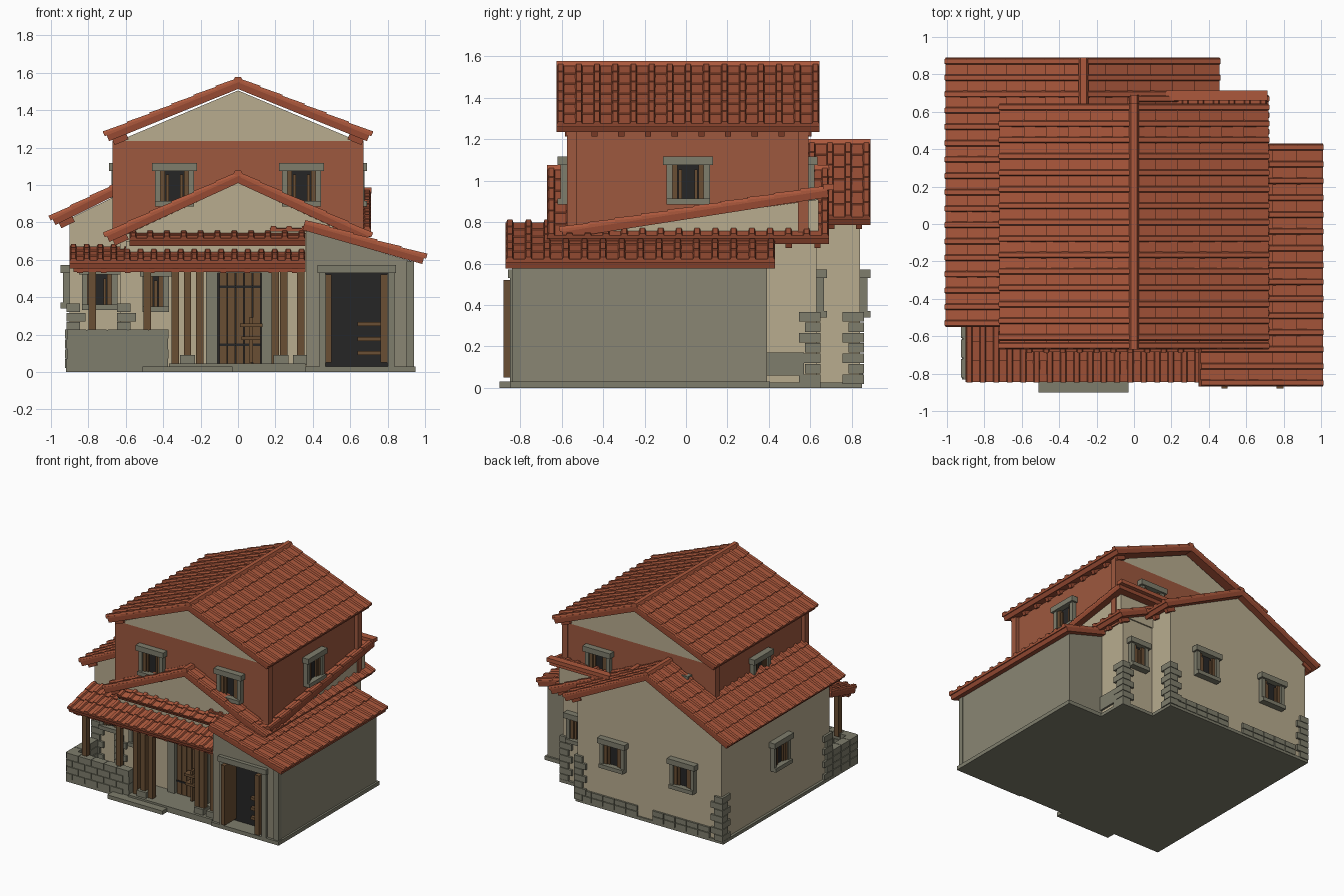
import bpy, bmesh, math
from mathutils import Vector as V

if "Cube" in bpy.data.objects:
    bpy.data.objects.remove(bpy.data.objects["Cube"])

def mat(name, r, g, b):
    m = bpy.data.materials.new(name)
    m.diffuse_color = [((c / 255 + .055) / 1.055) ** 2.4 for c in (r, g, b)] + [1]
    m.use_nodes = True
    m.node_tree.nodes["Principled BSDF"].inputs["Base Color"].default_value = m.diffuse_color
    return m

CREAM = mat("cream plaster", 184, 172, 143)
RED = mat("red plaster", 158, 88, 62)
TILE = mat("roof tile", 172, 88, 60)
TRIM = mat("roof board", 150, 74, 50)
GREY = mat("grey plaster", 138, 134, 115)
STONE = mat("stone", 126, 125, 108)
WOOD = mat("wood", 106, 78, 51)
DARK = mat("dark opening", 38, 38, 38)

def prism(bm, pts, ext):
    # closed solid from a planar outline pushed along a vector
    lo = [bm.verts.new(V(p)) for p in pts]
    hi = [bm.verts.new(V(p) + V(ext)) for p in pts]
    n = len(lo)
    bm.faces.new(lo[::-1])
    bm.faces.new(hi)
    for i in range(n):
        bm.faces.new((lo[i], lo[(i + 1) % n], hi[(i + 1) % n], hi[i]))

def block(bm, x0, x1, y0, y1, z0, z1):
    prism(bm, [(x0, y0, z0), (x1, y0, z0), (x1, y1, z0), (x0, y1, z0)], (0, 0, z1 - z0))

def finish(bm, name, m):
    bmesh.ops.recalc_face_normals(bm, faces=bm.faces)
    me = bpy.data.meshes.new(name)
    bm.to_mesh(me)
    bm.free()
    me.materials.append(m)
    bpy.context.collection.objects.link(bpy.data.objects.new(name, me))

def boxes(name, m, items):
    bm = bmesh.new()
    for b in items:
        block(bm, *b)
    finish(bm, name, m)

def wall_xz(name, m, pts, y0, y1):
    bm = bmesh.new()
    prism(bm, [(x, y0, z) for x, z in pts], (0, y1 - y0, 0))
    finish(bm, name, m)

def roof(name, a, b, c, rafters=True, pitch=.09):
    # a-b is the eave, c the upper edge above a
    a, b, c = V(a), V(b), V(c)
    L, S = (b - a).length, (c - a).length
    u, v = (b - a).normalized(), (c - a).normalized()
    n = u.cross(v)
    if n.z < 0:
        n = -n
    P = lambda i, j, k: a + u * i + v * j + n * k
    slab = bmesh.new()
    prism(slab, [P(0, 0, -.055), P(L, 0, -.055), P(L, S, -.055), P(0, S, -.055)], n * .033)
    if rafters:
        k = max(2, round(L / .13))
        for i in range(k):
            s = .04 + (L - .11) * i / (k - 1)
            prism(slab, [P(s, .02, -.085), P(s + .03, .02, -.085), P(s + .03, .1, -.085), P(s, .1, -.085)], n * .031)
    finish(slab, name + "_boards", TRIM)
    t = bmesh.new()
    rows, cols = max(2, round(S / .125)), round(L / pitch)
    d, w = S / rows, .02
    for r in range(rows):
        v0, v1 = r * d - (.012 if r == 0 else 0), (r + 1) * d
        prism(t, [P(0, v0, -.022), P(0, v1, -.022), P(0, v1, -.014), P(0, v0, -.006)], u * L)
        for i in range(cols + 1):
            s = w + (L - 2 * w) * i / cols
            lo = [P(s + x, v0, k) for x, k in ((-w, -.014), (-w * .6, .006), (w * .6, .006), (w, -.014))]
            prism(t, lo, v * (v1 - v0) - n * .006)
    finish(t, name + "_tiles", TILE)

def gable_roof(name, xr, zr, xl, xe, ze, y0, y1):
    roof(name + "_left", (xl, y0, ze), (xl, y1, ze), (xr, y0, zr))
    roof(name + "_right", (xe, y0, ze), (xe, y1, ze), (xr, y0, zr))
    wall_xz(name + "_ridge_cap", TILE, [(xr - .028, zr - .018), (xr - .016, zr + .006), (xr + .016, zr + .006), (xr + .028, zr - .018)], y0, y1)

def window(name, p, o, w=.15, h=.16):
    # p: centre on the wall, o: outward direction
    p, o = V(p), V(o)
    r = V((-o.y, o.x, 0))
    def part(tag, m, items):
        bm = bmesh.new()
        for s0, s1, z0, z1, d in items:
            q = [p + r * s + V((0, 0, z)) - o * .01 for s, z in ((s0, z0), (s1, z0), (s1, z1), (s0, z1))]
            prism(bm, q, o * (d + .01))
        finish(bm, name + tag, m)
    a, b = w / 2, h / 2
    part("_surround", STONE, [(-a - .045, a + .045, b, b + .042, .05), (-a - .03, a + .03, -b - .03, -b, .05),
                              (-a - .03, -a, -b, b, .035), (a, a + .03, -b, b, .035)])
    part("_pane", DARK, [(-a, a, -b, b, .005)])
    part("_shutters", WOOD, [(-a, -a + .025, -b, b, .022), (a - .025, a, -b, b, .022),
                             (-a + .03, -a + .045, -b, b - .02, .015), (a - .045, a - .03, -b, b - .02, .015)])

def quoin(name, x, y, sx, sy, n=7):
    # sx, sy: directions pointing into the building
    items = []
    for i in range(n):
        lx, ly = (.085, .055) if i % 2 else (.055, .085)
        xs, ys = sorted((x - sx * .018, x + sx * lx)), sorted((y - sy * .018, y + sy * ly))
        items.append((*xs, *ys, .02 + i * .05, .066 + i * .05))
    boxes(name, STONE, items)

# foundations, porch floor and steps
boxes("foundation", STONE, [(-.92, .37, -.83, .85, 0, .025), (.36, .95, -.85, .405, 0, .03), (.3, .65, .3, .65, 0, .025),
                            (-.51, -.03, -.9, -.8, 0, .03), (-.37, .36, -.84, -.58, 0, .045)])

# rear wing running front to back on the left
wall_xz("wing_walls", CREAM, [(-.9, .02), (.36, .02), (.36, .82), (-.27, 1.13), (-.9, .82)], -.5, .84)
gable_roof("wing_roof", -.27, 1.195, -1, .45, .835, -.55, .89)

# main block: cream ground floor, red upper floor, cream top gable
wall_xz("main_lower_walls", CREAM, [(-.63, .02), (.63, .02), (.63, .72), (0, 1.01), (-.63, .72)], -.6, .63)
gable_roof("lower_roof", 0, 1.07, -.71, .71, .745, -.67, .69)
boxes("upper_walls", RED, [(-.64, .64, -.57, .585, .7, 1.235)])
wall_xz("upper_gable", CREAM, [(-.64, 1.235), (.64, 1.235), (0, 1.505)], -.57, .585)
gable_roof("upper_roof", 0, 1.572, -.71, .71, 1.285, -.625, .645)
boxes("upper_corner_posts", RED, [(s * .645 - .025, s * .645 + .025, y - .025, y + .025, .72, 1.235)
                                  for s in (-1, 1) for y in (-.55, .565)])

# lean-to roof climbing to the back on the right
roof("lean_to_roof", (.17, -.6, .775), (.71, -.6, .775), (.17, .68, .975), False)
boxes("lean_to_cap", TILE, [(.17, .715, .66, .715, .955, .985)])
bm = bmesh.new()
prism(bm, [(.2, -.5, .74), (.2, .64, .74), (.2, .64, .91), (.2, -.5, .745)], (.46, 0, 0))
finish(bm, "lean_to_wall", CREAM)

# windows
for s in (-1, 1):
    window("upper_front_window", (s * .34, -.57, .995), (0, -1, 0))
    window("upper_back_window", (s * .34, .585, .995), (0, 1, 0))
    window("upper_side_window", (s * .64, .01, .995), (s, 0, 0))
for x in (-.575, .035):
    window("wing_back_window", (x, .84, .45), (0, 1, 0))
window("wing_left_window", (-.9, .13, .45), (-1, 0, 0))
window("wing_front_window", (-.74, -.5, .44), (0, -1, 0), .13)
window("porch_window", (-.44, -.6, .43), (0, -1, 0), .08)
window("main_back_window", (.5, .63, .45), (0, 1, 0), .1)

# stone corners and skirting
for i, (x, y, sx, sy) in enumerate([(-.9, .84, 1, -1), (.36, .84, -1, -1), (-.9, -.5, 1, 1), (-.63, -.6, 1, 1), (.63, .63, -1, -1)]):
    quoin("corner_stones_%d" % i, x, y, sx, sy)
boxes("back_skirting", STONE, [(x0 + i * .1, x0 + i * .1 + .095, .83, .855, .02 + r * .045, .06 + r * .045)
                               for x0 in (-.8, -.17) for i in range(5) for r in range(2)])
boxes("side_skirting", STONE, [(.6, .645, .39, .57, .06, .17)])

# garage with sloped roof
wall_xz("garage_body", GREY, [(.365, .02), (.935, .02), (.935, .59), (.365, .755)], -.72, .39)
wall_xz("garage_front_left", GREY, [(.365, .02), (.47, .02), (.47, .725), (.365, .755)], -.83, -.71)
wall_xz("garage_front_right", GREY, [(.8, .02), (.935, .02), (.935, .59), (.8, .629)], -.83, -.71)
wall_xz("garage_front_top", GREY, [(.47, .53), (.8, .53), (.8, .629), (.47, .725)], -.83, -.71)
boxes("garage_dark_interior", DARK, [(.47, .8, -.728, -.719, .03, .53)])
boxes("garage_surround", STONE, [(.425, .845, -.86, -.82, .53, .572), (.435, .468, -.85, -.82, .03, .53),
                                 (.802, .838, -.85, -.82, .03, .53), (.9, .94, -.84, -.8, .02, .59)])
boxes("garage_doors", WOOD, [(.468, .5, -.88, -.73, .05, .52), (.762, .8, -.88, -.73, .05, .52)])
boxes("garage_planks", WOOD, [(.64, .765, -.76, -.73, z, z + .022) for z in (.09, .165, .245)])
roof("garage_roof", (1, -.87, .63), (1, .43, .63), (.36, -.87, .812), False)

# porch roof, beam and gable band
roof("porch_roof", (-.9, -.835, .605), (.36, -.835, .605), (-.9, -.53, .685), True, .075)
boxes("porch_beam", TRIM, [(-.88, .36, -.8, -.765, .535, .565)])
roof("gable_band", (-.58, -.675, .725), (.36, -.675, .725), (-.58, -.59, .76), False)
boxes("gable_lower_band", CREAM, [(-.6, .36, -.64, -.6, .64, .7)])

# porch posts with stone feet
posts = [(-.78, .2), (-.485, .2), (-.335, .04), (-.27, .04), (-.205, .04), (.2, .04), (.245, .04), (.335, .04)]
boxes("porch_posts", WOOD, [(x - .02, x + .02, -.8, -.76, z, .54) for x, z in posts])
boxes("post_feet", STONE, [(x - .04, x + .04, -.82, -.74, .04, .09) for x in (-.27, .23, .335)])

# front door
boxes("door_surround", STONE, [(-.17, -.11, -.635, -.59, .04, .56), (.125, .185, -.635, -.59, .04, .56), (-.17, .185, -.64, -.59, .53, .57)])
boxes("door_back", DARK, [(-.11, .125, -.606, -.598, .04, .53)])
boxes("door_planks", WOOD, [(-.1 + i * .045, -.06 + i * .045, -.62, -.6, .045, .53) for i in range(5)])
boxes("door_straps", DARK, [(-.1, .12, -.626, -.619, z, z + .012) for z in (.14, .45)])
boxes("porch_bench", WOOD, [(.01, .13, -.69, -.63, .24, .26), (.02, .12, -.69, -.63, .17, .19), (.06, .08, -.68, -.64, .05, .29)])

# low stone wall around the porch
rows = [.02 + r * .053 for r in range(4)]
boxes("porch_low_wall", STONE, [(-.915, -.375, -.825, -.775, .01, .225), (-.915, -.865, -.825, -.5, .01, .225)])
boxes("porch_low_wall_blocks", STONE,
      [(max(-.92, -.97 + i * .11 + (r % 2) * .055), min(-.37, -.867 + i * .11 + (r % 2) * .055), -.832, -.768, z, z + .048)
       for r, z in enumerate(rows) for i in range(5)] +
      [(-.925, -.86, -.82 + i * .105, -.722 + i * .105, z, z + .048) for z in rows for i in range(3)])
